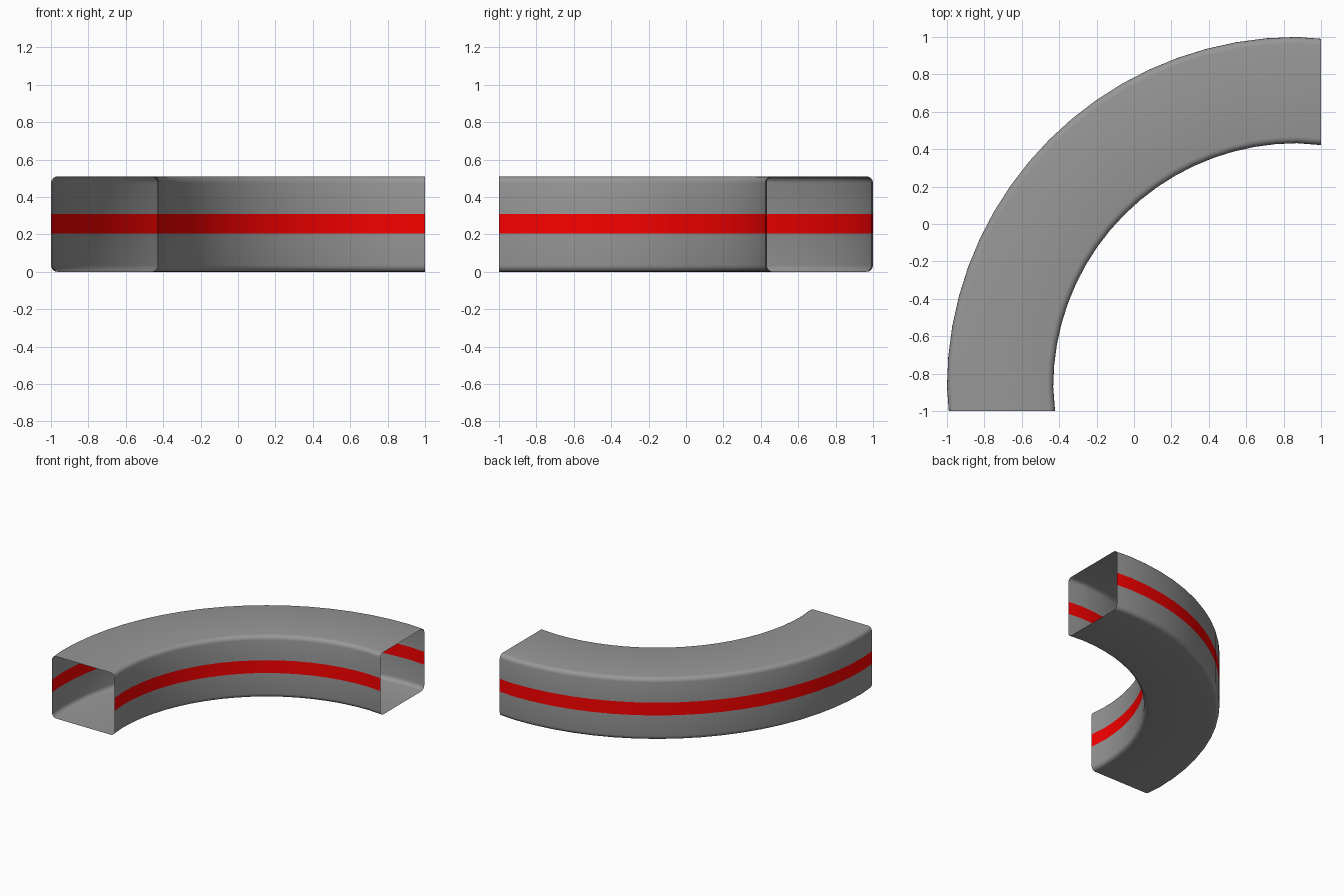
import bpy, bmesh, math
from mathutils import Vector

if "Cube" in bpy.data.objects:
    bpy.data.objects.remove(bpy.data.objects["Cube"])

C = 0.87                    # bend centre is (C, -C)
R_IN, R_OUT = 1.302, 1.87   # inner and outer wall radii
H = 0.51                    # duct height
Z1, Z2 = 0.205, 0.31        # stripe band
FIL = 0.035                 # corner fillet radius
SEG = 18                    # bend segments


def sweep_points(r):
    """Quarter bend at radius r, with a short toe-in to each flat end."""
    pts = [(C - r + 0.01, -1.0)]
    for i in range(SEG + 1):
        a = math.pi - math.pi / 2 * i / SEG
        pts.append((C + r * math.cos(a), -C + r * math.sin(a)))
    pts.append((1.0, r - C - 0.01))
    return pts


def sweep(name, profile, outward, mat):
    """Sweep an open (radius, z) profile around the bend as a thin sheet."""
    bm = bmesh.new()
    rows = [[bm.verts.new((x, y, z)) for x, y in sweep_points(r)] for r, z in profile]
    for a, b in zip(rows, rows[1:]):
        for i in range(len(a) - 1):
            bm.faces.new((a[i], a[i + 1], b[i + 1], b[i]))
    # make the normals face out of the duct
    bm.normal_update()
    bm.faces.ensure_lookup_table()
    f = bm.faces[(len(profile) - 1) // 2 * (SEG + 2) + SEG // 2]
    c = f.calc_center_median()
    radial = Vector((c.x - C, c.y + C, 0)).normalized()
    want = radial * outward[0] + Vector((0, 0, outward[1]))
    if f.normal.dot(want) < 0:
        bmesh.ops.reverse_faces(bm, faces=bm.faces[:])
    for f in bm.faces:
        f.smooth = True
    me = bpy.data.meshes.new(name)
    bm.to_mesh(me)
    bm.free()
    me.materials.append(mat)
    ob = bpy.data.objects.new(name, me)
    bpy.context.collection.objects.link(ob)
    return ob


def material(name, rgb):
    m = bpy.data.materials.new(name)
    m.diffuse_color = (*rgb, 1)
    m.use_nodes = True
    m.node_tree.nodes["Principled BSDF"].inputs["Base Color"].default_value = m.diffuse_color
    return m


def arc(cx, cz, start):
    """Quarter fillet of the cross-section."""
    return [(cx + FIL * math.cos(start + math.pi / 2 * k / 4),
             cz + FIL * math.sin(start + math.pi / 2 * k / 4)) for k in range(5)]


# U-shaped half profile with rounded corners, and its flipped copy
lower = ([(R_IN, Z1)] + arc(R_IN + FIL, FIL, math.pi)
         + arc(R_OUT - FIL, FIL, 1.5 * math.pi) + [(R_OUT, Z1)])
upper = [(r, H - z) for r, z in lower]
upper[0], upper[-1] = (R_IN, Z2), (R_OUT, Z2)

# Dark grey shells
grey = material("shell_grey", (0.31, 0.31, 0.31))
sweep("lower_shell", lower, (0, -1), grey)
sweep("upper_shell", upper, (0, 1), grey)

# Red stripes on both side walls
red = material("stripe_red", (0.96, 0.0, 0.0))
sweep("inner_stripe", [(R_IN, Z1), (R_IN, Z2)], (-1, 0), red)
sweep("outer_stripe", [(R_OUT, Z1), (R_OUT, Z2)], (1, 0), red)
